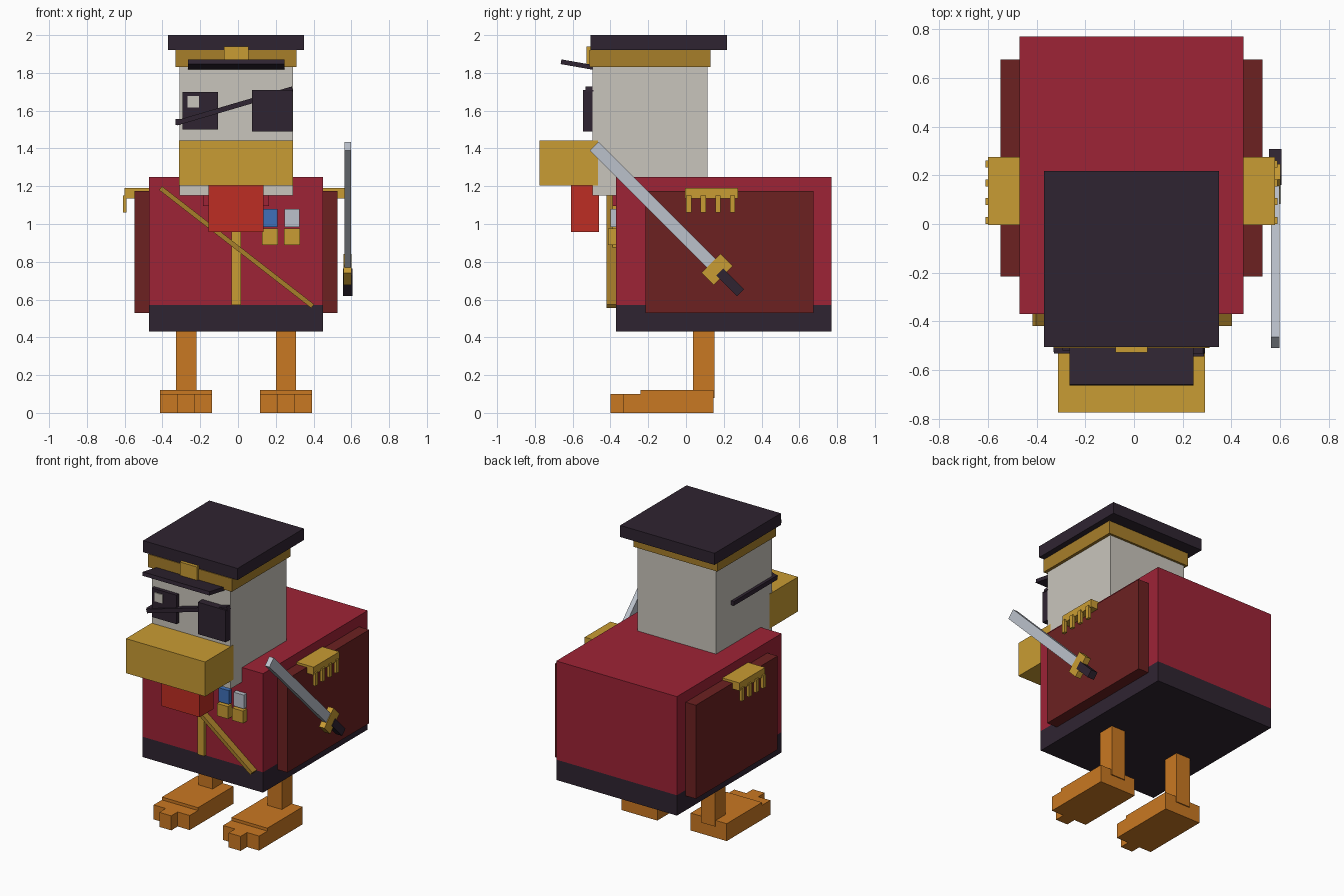
import bpy, math
from mathutils import Vector, Matrix

if "Cube" in bpy.data.objects:
    bpy.data.objects.remove(bpy.data.objects["Cube"])


def material(name, rgb):
    m = bpy.data.materials.new(name)
    lin = [(c / 255 / 12.92) if c < 10 else ((c / 255 + 0.055) / 1.055) ** 2.4 for c in rgb]
    m.diffuse_color = (*lin, 1)
    m.use_nodes = True
    m.node_tree.nodes["Principled BSDF"].inputs["Base Color"].default_value = m.diffuse_color
    return m


CRIMSON = material("crimson", (158, 35, 54))
MAROON = material("maroon", (108, 33, 33))
GOLD = material("gold", (201, 156, 51))
OLD_GOLD = material("old gold", (167, 126, 42))
DARK = material("dark plum", (47, 36, 49))
BONE = material("bone", (201, 197, 188))
ORANGE = material("orange", (201, 120, 34))
RED = material("red", (190, 45, 35))
BLUE = material("blue", (62, 112, 184))
SILVER = material("silver", (187, 193, 203))

CX = -0.01  # symmetry plane of the bird


def box(name, x, y, z, mat, axis=None, angle=0):
    """Box from (min, max) ranges, optionally turned about its own centre."""
    r = (x, y, z)
    centre = Vector([(a + b) / 2 for a, b in r])
    half = [(b - a) / 2 for a, b in r]
    rot = Matrix.Rotation(angle, 3, axis) if axis else Matrix.Identity(3)
    verts = [centre + rot @ Vector((half[0] * i, half[1] * j, half[2] * k))
             for i in (-1, 1) for j in (-1, 1) for k in (-1, 1)]
    faces = [(0, 1, 3, 2), (4, 6, 7, 5), (0, 4, 5, 1), (2, 3, 7, 6), (0, 2, 6, 4), (1, 5, 7, 3)]
    me = bpy.data.meshes.new(name)
    me.from_pydata(verts, [], faces)
    me.materials.append(mat)
    ob = bpy.data.objects.new(name, me)
    bpy.context.collection.objects.link(ob)
    return ob


def bar(name, a, b, width, y, mat):
    """Slanted bar on the front, between two (x, z) points."""
    dx, dz = b[0] - a[0], b[1] - a[1]
    cx, cz, h = (a[0] + b[0]) / 2, (a[1] + b[1]) / 2, math.hypot(dx, dz) / 2
    box(name, (cx - h, cx + h), y, (cz - width / 2, cz + width / 2), mat, 'Y', -math.atan2(dz, dx))


def pair(name, x, y, z, mat):
    """Box and its mirror image; x is measured outward from the symmetry plane."""
    box("right_" + name, (CX + x[0], CX + x[1]), y, z, mat)
    box("left_" + name, (CX - x[1], CX - x[0]), y, z, mat)


# Coat and its hem
box("coat", (-0.47, 0.45), (-0.37, 0.77), (0.57, 1.25), CRIMSON)
box("coat_hem", (-0.47, 0.45), (-0.37, 0.77), (0.43, 0.57), DARK)
box("coat_collar", (-0.185, 0.165), (-0.39, -0.36), (1.095, 1.25), CRIMSON)
box("coat_trim", (-0.035, 0.015), (-0.39, -0.36), (0.572, 1.1), GOLD)
bar("sash", (-0.41, 1.19), (0.395, 0.565), 0.025, (-0.42, -0.365), OLD_GOLD)

# Medals with gold pendants
for name, x, mat in (("blue", 0.17, BLUE), ("silver", 0.285, SILVER)):
    box(name + "_medal_ribbon", (x - 0.04, x + 0.04), (-0.4, -0.365), (0.985, 1.08), mat)
    box(name + "_medal_pendant", (x - 0.042, x + 0.042), (-0.412, -0.365), (0.89, 0.975), GOLD)

# Wings and epaulettes
pair("wing", (0.455, 0.538), (-0.215, 0.675), (0.53, 1.175), MAROON)
pair("epaulette", (0.455, 0.59), (-0.005, 0.275), (1.135, 1.19), GOLD)
for i in range(4):
    y = 0.015 + i * 0.077
    pair(f"tassel_{i + 1}", (0.58, 0.6), (y - 0.014, y + 0.014), (1.06, 1.15), GOLD)

# Legs and feet
pair("leg", (0.21, 0.318), (0.038, 0.152), (0.08, 0.435), ORANGE)
pair("foot", (0.127, 0.402), (-0.24, 0.145), (0, 0.12), ORANGE)
for name, x0, x1, y in (("inner_toe", 0.127, 0.219, -0.33), ("middle_toe", 0.219, 0.31, -0.4),
                        ("outer_toe", 0.31, 0.402, -0.33)):
    pair(name, (x0, x1), (y, -0.24), (0, 0.1), ORANGE)

# Head, beak and wattle
box("head", (-0.31, 0.29), (-0.495, 0.115), (1.15, 1.84), BONE)
box("beak", (-0.312, 0.292), (-0.775, -0.465), (1.205, 1.443), GOLD)
box("wattle", (-0.155, 0.135), (-0.61, -0.46), (0.957, 1.205), RED)

# Eye, eye patch and strap
box("eye", (-0.293, -0.105), (-0.52, -0.49), (1.5, 1.7), DARK)
box("eye_glint", (-0.267, -0.207), (-0.526, -0.518), (1.617, 1.677), BONE)
box("eye_patch", (0.075, 0.288), (-0.545, -0.49), (1.49, 1.71), DARK)
bar("strap_front", (-0.325, 1.535), (0.288, 1.715), 0.027, (-0.532, -0.49), DARK)
box("strap_side", (-0.33, -0.305), (-0.525, -0.05), (1.525, 1.555), DARK)

# Hat
box("hat_band", (-0.33, 0.31), (-0.51, 0.13), (1.83, 1.92), OLD_GOLD)
box("hat_top", (-0.37, 0.35), (-0.505, 0.217), (1.92, 2.0), DARK)
box("hat_badge", (-0.075, 0.055), (-0.527, -0.5), (1.83, 1.94), GOLD)
box("hat_visor", (-0.265, 0.245), (-0.663, -0.485), (1.831, 1.856), DARK, 'X', math.radians(-10))


# Sword, laid along a 45 degree line running back and down
def sword_part(name, start, end, width, thick, mat):
    d = math.sqrt(0.5)
    mid, half = (start + end) / 2, (end - start) / 2
    y, z = 0.165 + mid * d, 0.76 - mid * d
    box(name, (0.58 - thick / 2, 0.58 + thick / 2), (y - half, y + half),
        (z - width / 2, z + width / 2), mat, 'X', math.radians(-45))


sword_part("sword_blade", -0.922, 0, 0.066, 0.034, SILVER)
sword_part("sword_guard", -0.045, 0.045, 0.142, 0.042, GOLD)
sword_part("sword_grip", 0.02, 0.175, 0.052, 0.05, DARK)
